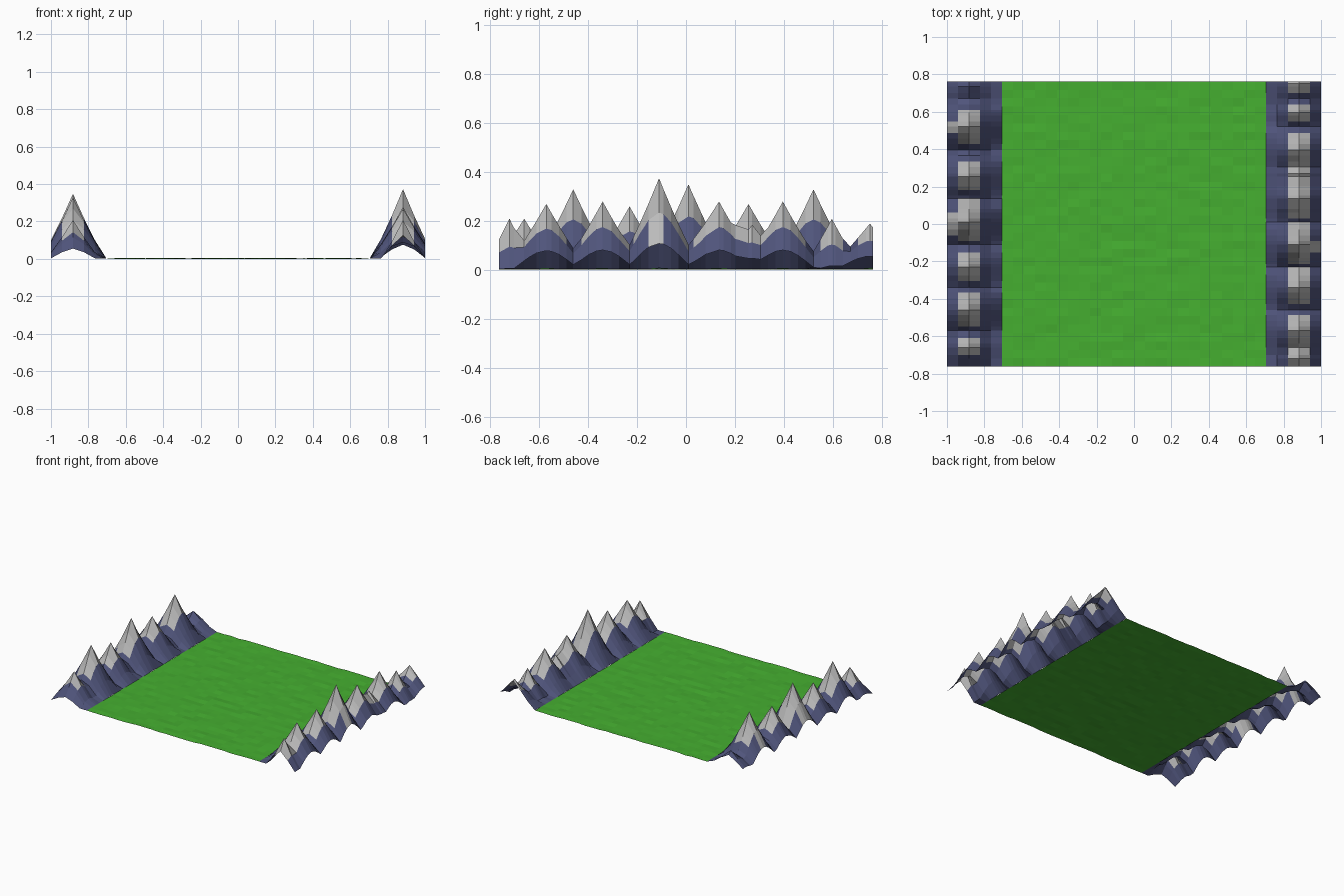
import bpy, math, random

if "Cube" in bpy.data.objects:
    bpy.data.objects.remove(bpy.data.objects["Cube"])
random.seed(4)

def material(name, rgb):
    m = bpy.data.materials.new(name)
    m.diffuse_color = (*rgb, 1)
    m.use_nodes = True
    m.node_tree.nodes["Principled BSDF"].inputs["Base Color"].default_value = m.diffuse_color
    return m

GRASS = material("grass", (0.06, 0.43, 0.03))
ROCK = material("rock", (0.08, 0.09, 0.2))
SNOW = material("snow", (0.5, 0.5, 0.5))

S = 2 / 34          # column width
HALF = 0.762        # half depth

# peaks: y, height, radius
LEFT = [(-0.66, .205, .15), (-0.46, .325, .18), (-0.23, .255, .17), (0.01, .345, .18),
        (0.255, .265, .18), (0.52, .325, .18), (0.735, .12, .16)]
RIGHT = [(-0.72, .205, .12), (-0.57, .265, .18), (-0.34, .275, .18), (-0.11, .37, .18),
         (0.08, .19, .16), (0.135, .275, .18), (0.20, .18, .16), (0.27, .18, .17),
         (0.395, .275, .18), (0.595, .205, .13), (0.75, .185, .18)]

# rows: even spacing, with a row through every peak
rows = [-HALF, HALF] + [p[0] for p in LEFT + RIGHT]
for i in range(1, 50):
    y = -HALF + i * 2 * HALF / 50
    if all(abs(y - r) > 0.014 for r in rows):
        rows.append(y)
rows.sort()

def sheet(name, cols, ys, height, mats, pick):
    verts = [(x, y, height(x, y)) for y in ys for x in cols]
    n = len(cols)
    faces = [(j*n + i, j*n + i + 1, (j+1)*n + i + 1, (j+1)*n + i)
             for j in range(len(ys) - 1) for i in range(n - 1)]
    me = bpy.data.meshes.new(name)
    me.from_pydata(verts, [], faces)
    for m in mats:
        me.materials.append(m)
    for p in me.polygons:
        p.material_index = pick([me.vertices[v].co for v in p.vertices])
    ob = bpy.data.objects.new(name, me)
    bpy.context.collection.objects.link(ob)
    return ob

# mountain ranges along both sides
def mountains(name, side, peaks, outer_snow):
    ridge = side * 15 * S

    def height(x, y):
        h = 0.0
        for py, ph, r in peaks:
            d = math.hypot(x - ridge, y - py)
            if d < r:
                h = max(h, ph * (1 - d / r) ** 1.2)
        return 0.007 + h

    def pick(cs):
        x = sum(c.x for c in cs) / 4
        y = sum(c.y for c in cs) / 4
        z = sum(c.z for c in cs) / 4
        if abs(x - ridge) < S and z > 0.118:
            return 1
        if abs(x) > 16 * S and any(a < y < b for a, b in outer_snow):
            return 1
        return 0

    cols = sorted(side * i * S for i in range(12, 18))
    sheet(name, cols, rows, height, [ROCK, SNOW], pick)

mountains("left_mountains", -1, LEFT, [(0.48, 0.55), (-0.07, 0.06)])
mountains("right_mountains", 1, RIGHT, [(-0.14, -0.085)])

# slightly uneven meadow
def bumps(x, y):
    return 0.007 if abs(x) > 11.9 * S else random.uniform(0.004, 0.010)

sheet("meadow", [i * S for i in range(-12, 13)],
      [-HALF + i * 2 * HALF / 34 for i in range(35)], bumps, [GRASS], lambda cs: 0)

# ground the lowest point at z = 0
low = min(v.co.z for o in bpy.data.objects for v in o.data.vertices)
for o in bpy.data.objects:
    for v in o.data.vertices:
        v.co.z -= low
